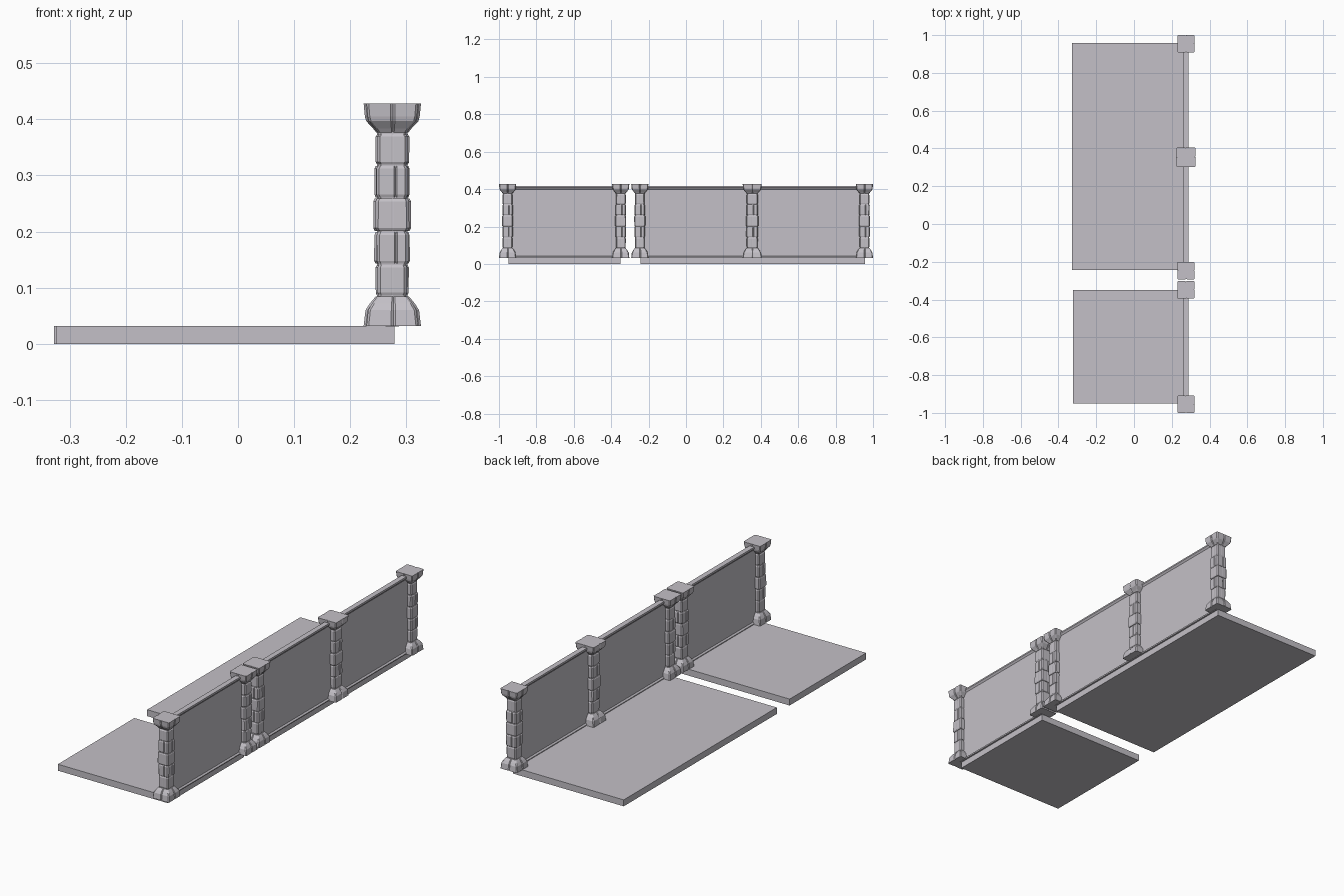
import bpy, bmesh, math, random
from mathutils import Matrix

if "Cube" in bpy.data.objects:
    bpy.data.objects.remove(bpy.data.objects["Cube"])

random.seed(4)
stone = bpy.data.materials.new("pale grey stone")
stone.diffuse_color = (0.55, 0.53, 0.57, 1)
stone.use_nodes = True
stone.node_tree.nodes["Principled BSDF"].inputs["Base Color"].default_value = stone.diffuse_color
WALL_X = 0.275
FLOOR_TOP = 0.032


def finish(bm, name):
    bmesh.ops.recalc_face_normals(bm, faces=bm.faces)
    me = bpy.data.meshes.new(name)
    bm.to_mesh(me)
    bm.free()
    me.materials.append(stone)
    ob = bpy.data.objects.new(name, me)
    bpy.context.collection.objects.link(ob)
    return ob


def slab(name, x0, x1, y0, y1, z0, z1):
    bm = bmesh.new()
    bmesh.ops.create_cube(bm, size=1)
    for v in bm.verts:
        v.co.x = x0 + (v.co.x + 0.5) * (x1 - x0)
        v.co.y = y0 + (v.co.y + 0.5) * (y1 - y0)
        v.co.z = z0 + (v.co.z + 0.5) * (z1 - z0)
    return finish(bm, name)


def section(h, chamfer, notch, shift):
    """Square outline with chamfered corners and a seam notch in each side."""
    w = 0.09 * h
    side = [(-h + chamfer, -h), (shift - w, -h), (shift, -h + notch),
            (shift + w, -h), (h - chamfer, -h)]
    pts = []
    for k in range(4):
        c, s = math.cos(k * math.pi / 2), math.sin(k * math.pi / 2)
        pts += [(x * c - y * s, x * s + y * c) for x, y in side]
    return pts


def loft(bm, rings, chamfer, notch, shift, cx, cy):
    loops = []
    for z, h in rings:
        loops.append([bm.verts.new((cx + x, cy + y, z))
                      for x, y in section(h, chamfer, notch, shift)])
    n = len(loops[0])
    for a, b in zip(loops, loops[1:]):
        for i in range(n):
            bm.faces.new((a[i], a[(i + 1) % n], b[(i + 1) % n], b[i]))
    bm.faces.new(loops[0][::-1])
    bm.faces.new(loops[-1])


def pillar(name, y, s):
    bm = bmesh.new()
    # flared foot and cap, each with a seam down the middle of its sides
    loft(bm, [(FLOOR_TOP, 0.046 * s), (0.060, 0.043 * s), (0.072, 0.036 * s),
              (0.084, 0.027 * s)], 0.004, 0.003, 0.002, WALL_X, y)
    loft(bm, [(0.377, 0.026 * s), (0.384, 0.031 * s), (0.397, 0.042 * s),
              (0.405, 0.044 * s), (0.428, 0.046 * s)], 0.004, 0.003, 0.001, WALL_X, y)
    # core behind the stone courses
    loft(bm, [(0.08, 0.0245 * s), (0.38, 0.0245 * s)], 0.004, 0.0, 0.0, WALL_X, y)
    # five stacked courses, alternate ones split by a seam
    levels = [0.085, 0.142, 0.200, 0.260, 0.318, 0.375]
    for i, (a, b) in enumerate(zip(levels, levels[1:])):
        h = (0.0265, 0.0285, 0.0300, 0.0285, 0.0265)[i] * s
        j = [random.uniform(-0.0006, 0.0006) for _ in range(4)]
        rings = [(a + 0.001, h - 0.0025), (a + 0.006, h + j[0]),
                 (b - 0.006, h + j[1]), (b - 0.001, h - 0.0025)]
        loft(bm, rings, 0.005, 0.003 if i % 2 else 0.0005, 0.006 if i % 2 else 0.0,
             WALL_X + j[2], y + j[3])
    return finish(bm, name)


def wall(name, y0, y1):
    # thin panel with a lip along the top and the bottom
    half = [(0.012, 0.031), (0.014, 0.037), (0.007, 0.043),
            (0.007, 0.399), (0.014, 0.408), (0.013, 0.416)]
    prof = half + [(-x, z) for x, z in reversed(half)]
    bm = bmesh.new()
    f = bm.faces.new([bm.verts.new((WALL_X + x, y0, z)) for x, z in prof])
    ret = bmesh.ops.extrude_face_region(bm, geom=[f])
    vs = [g for g in ret["geom"] if isinstance(g, bmesh.types.BMVert)]
    bmesh.ops.translate(bm, verts=vs, vec=(0, y1 - y0, 0))
    return finish(bm, name)


# floors
slab("long_floor", -0.328, 0.279, -0.244, 0.957, 0.0, FLOOR_TOP)
slab("short_floor", -0.324, 0.279, -0.950, -0.350, 0.0, FLOOR_TOP)

# pillars, the middle one of the long section slightly larger
for i, (y, s) in enumerate([(-0.954, 1), (-0.349, 1), (-0.247, 1),
                            (0.354, 1.11), (0.954, 1)]):
    pillar(f"stone_pillar_{i + 1}", y, s)

# wall panels between pillars
for i, (a, b) in enumerate([(-0.954, -0.349), (-0.247, 0.354), (0.354, 0.954)]):
    wall(f"wall_panel_{i + 1}", a, b)
